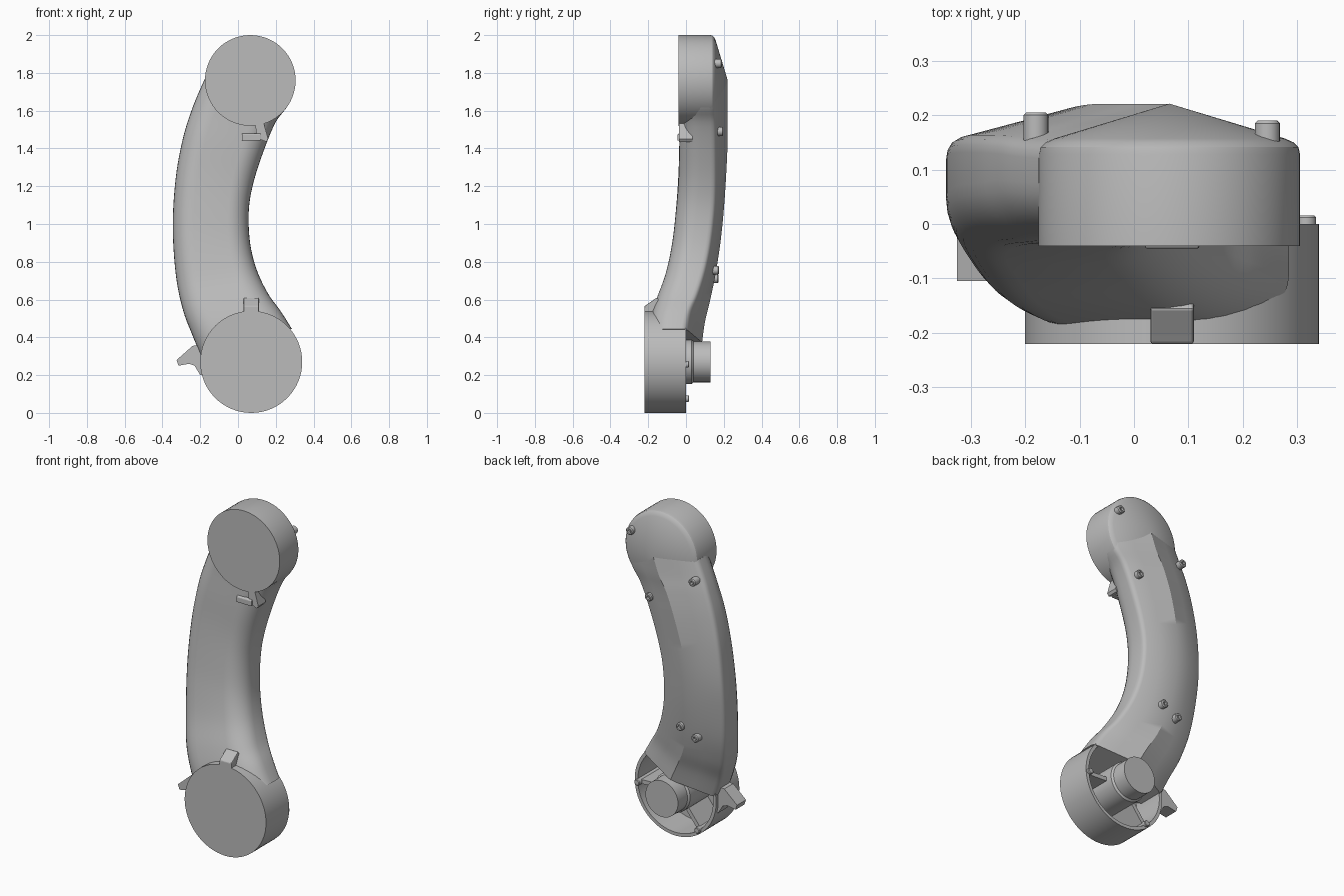
import bpy, bmesh, math
from mathutils import Vector

if "Cube" in bpy.data.objects:
    bpy.data.objects.remove(bpy.data.objects["Cube"], do_unlink=True)

GREY = (0.5, 0.5, 0.5, 1)
grey = bpy.data.materials.new("plain grey")
grey.use_nodes = True
grey.diffuse_color = GREY
grey.node_tree.nodes["Principled BSDF"].inputs["Base Color"].default_value = GREY


def finish(bm, name, smooth=True):
    """Turn a bmesh into a named, coloured object."""
    bmesh.ops.remove_doubles(bm, verts=bm.verts, dist=0.0001)
    bmesh.ops.recalc_face_normals(bm, faces=bm.faces)
    mesh = bpy.data.meshes.new(name)
    bm.to_mesh(mesh)
    bm.free()
    mesh.materials.append(grey)
    obj = bpy.data.objects.new(name, mesh)
    bpy.context.collection.objects.link(obj)
    if smooth:
        bpy.ops.object.select_all(action='DESELECT')
        obj.select_set(True)
        bpy.context.view_layer.objects.active = obj
        bpy.ops.object.shade_smooth_by_angle(angle=math.radians(30))
    return obj


def lathe(name, x, z, profile, segments=64):
    """Spin a (radius, y) profile around a line parallel to the y axis."""
    bm = bmesh.new()
    verts = [bm.verts.new((x + r, y, z)) for r, y in profile]
    edges = [bm.edges.new(pair) for pair in zip(verts, verts[1:])]
    bmesh.ops.spin(bm, geom=verts + edges, cent=(x, 0, z), axis=(0, 1, 0),
                   angle=math.tau, steps=segments, use_merge=False)
    return finish(bm, name)


def prism(name, outline, offset, bevel=0.0):
    """Extrude a closed outline of 3D points along an offset."""
    bm = bmesh.new()
    face = bm.faces.new([bm.verts.new(p) for p in outline])
    moved = bmesh.ops.extrude_face_region(bm, geom=[face])["geom"]
    bmesh.ops.translate(bm, vec=offset,
                        verts=[v for v in moved if isinstance(v, bmesh.types.BMVert)])
    bm.faces.ensure_lookup_table()
    # the source face stays as the near cap only if extrusion removed it
    if not face.is_valid:
        bmesh.ops.holes_fill(bm, edges=bm.edges)
    obj = finish(bm, name, smooth=False)
    if bevel:
        mod = obj.modifiers.new("soft edges", 'BEVEL')
        mod.width = bevel
        mod.segments = 2
    return obj


def catmull(a, b, c, d, t):
    return 0.5 * (2 * b + (c - a) * t + (2 * a - 5 * b + 4 * c - d) * t ** 2
                  + (3 * b - a - 3 * c + d) * t ** 3)


# Curved arm: stations of left x, left z, right x, right z, front, edge, ridge
stations = [Vector(s) for s in (
    (-.175, 1.77, .303, 1.75, -.03, .147, .22),
    (-.215, 1.68, .265, 1.63, -.03, .15, .22),
    (-.25, 1.59, .2, 1.54, -.03, .155, .22),
    (-.29, 1.46, .137, 1.39, -.035, .157, .22),
    (-.325, 1.28, .082, 1.22, -.04, .157, .212),
    (-.343, 1.08, .057, 1.07, -.053, .15, .2),
    (-.343, .9, .064, .9, -.073, .13, .182),
    (-.325, .7, .1, .755, -.107, .1, .155),
    (-.29, .54, .16, .63, -.155, .06, .125),
    (-.245, .42, .225, .54, -.185, .02, .1),
    (-.195, .3, .285, .445, -.2, 0, .085))]


def half_section(front, edge, ridge):
    """Half outline (w, y) from the back ridge round to the front middle."""
    slope = ridge - edge
    points = [(0, ridge), (.5, ridge - slope * .5), (.9, ridge - slope * .9),
              (.96, edge - .002), (.99, edge - .012), (1, edge - .026)]
    depth = min(.11, (edge - front) * .6)
    for i in range(9):
        a = math.pi / 2 * i / 8
        points.append((.45 + .55 * math.cos(a), front + depth * (1 - math.sin(a))))
    return points + [(0, front)]


bm = bmesh.new()
rings = []
steps = 5
for i in range(len(stations) - 1):
    pick = [stations[min(max(i + k, 0), len(stations) - 1)] for k in (-1, 0, 1, 2)]
    last = i == len(stations) - 2
    for j in range(steps + last):
        lx, lz, rx, rz, front, edge, ridge = catmull(*pick, j / steps)
        half = half_section(front, edge, ridge)
        loop = half + [(-w, y) for w, y in half[-2:0:-1]]
        rings.append([bm.verts.new(((lx + rx) / 2 + w * (rx - lx) / 2, y,
                                    (lz + rz) / 2 + w * (rz - lz) / 2)) for w, y in loop])
for a, b in zip(rings, rings[1:]):
    for k in range(len(a)):
        n = (k + 1) % len(a)
        bm.faces.new((a[k], a[n], b[n], b[k]))
bm.faces.new(rings[0])
bm.faces.new(rings[-1])
finish(bm, "curved_arm")

# Upper joint with a shallow cone on its back
TOP_X, TOP_Z = .065, 1.76
lathe("upper_joint", TOP_X, TOP_Z, [(0, -.04), (.24, -.04), (.24, .128), (.237, .141),
                                    (.228, .15), (.212, .157), (0, .221)])

# Lower joint: open cup with a central post
LOW_X, LOW_Z, LOW_R = .07, .27, .27
lathe("lower_cup", LOW_X, LOW_Z, [(0, -.22), (LOW_R, -.22), (LOW_R, 0), (.25, 0),
                                  (.25, -.19), (0, -.19)])
lathe("centre_post", LOW_X, LOW_Z, [(0, -.2), (.118, -.2), (.118, .03), (.108, .04),
                                    (.108, .13), (0, .13)])

# Ribs and pegs inside the cup
for name, angle in (("side", -3), ("bottom", 232)):
    out = Vector((math.cos(math.radians(angle)), 0, math.sin(math.radians(angle))))
    side = Vector((-out.z, 0, out.x)) * .012
    start = Vector((LOW_X, -.2, LOW_Z)) + out * .1
    end = start + out * .155
    prism(name + "_rib", [start - side, end - side, end + side, start + side],
          Vector((0, .19, 0)))
    peg = end - out * .008
    lathe(name + "_peg", peg.x, peg.z, [(0, -.2), (.018, -.2), (.018, .012),
                                        (.014, .016), (0, .016)], 20)

# Screws on the back of the arm
for i, (x, y, z) in enumerate(((.245, .19, 1.85), (-.18, .205, 1.66), (.115, .197, 1.49),
                               (-.076, .175, .755), (-.176, .172, .71))):
    lathe(f"screw_{i + 1}", x, z, [(0, y - .07), (.023, y - .07), (.023, y - .005),
                                   (.018, y), (.01, y), (.01, y - .015), (0, y - .015)], 20)

# Side hook beside the cup
prism("side_hook", [(x, -.105, z) for x, z in (
    (-.325, .28), (-.24, .355), (-.18, .36), (-.18, .2), (-.2, .2), (-.23, .25),
    (-.26, .26), (-.315, .25))], Vector((0, .085, 0)))

# Clip above the cup
prism("lower_clip", [(.03, y, z) for y, z in (
    (-.22, .53), (-.22, .565), (-.205, .575), (-.155, .61), (-.145, .6), (-.13, .53))],
    Vector((.08, 0, 0)), .005)

# Clip under the upper joint
prism("upper_clip", [(.02, y, z) for y, z in (
    (-.045, 1.442), (-.045, 1.475), (-.035, 1.48), (.02, 1.48), (.02, 1.442))],
    Vector((.1, 0, 0)), .004)
prism("upper_clip_wedge", [(x, -.036, z) for x, z in (
    (.09, 1.54), (.135, 1.54), (.16, 1.45), (.15, 1.435), (.1, 1.455))],
    Vector((0, .07, 0)))
